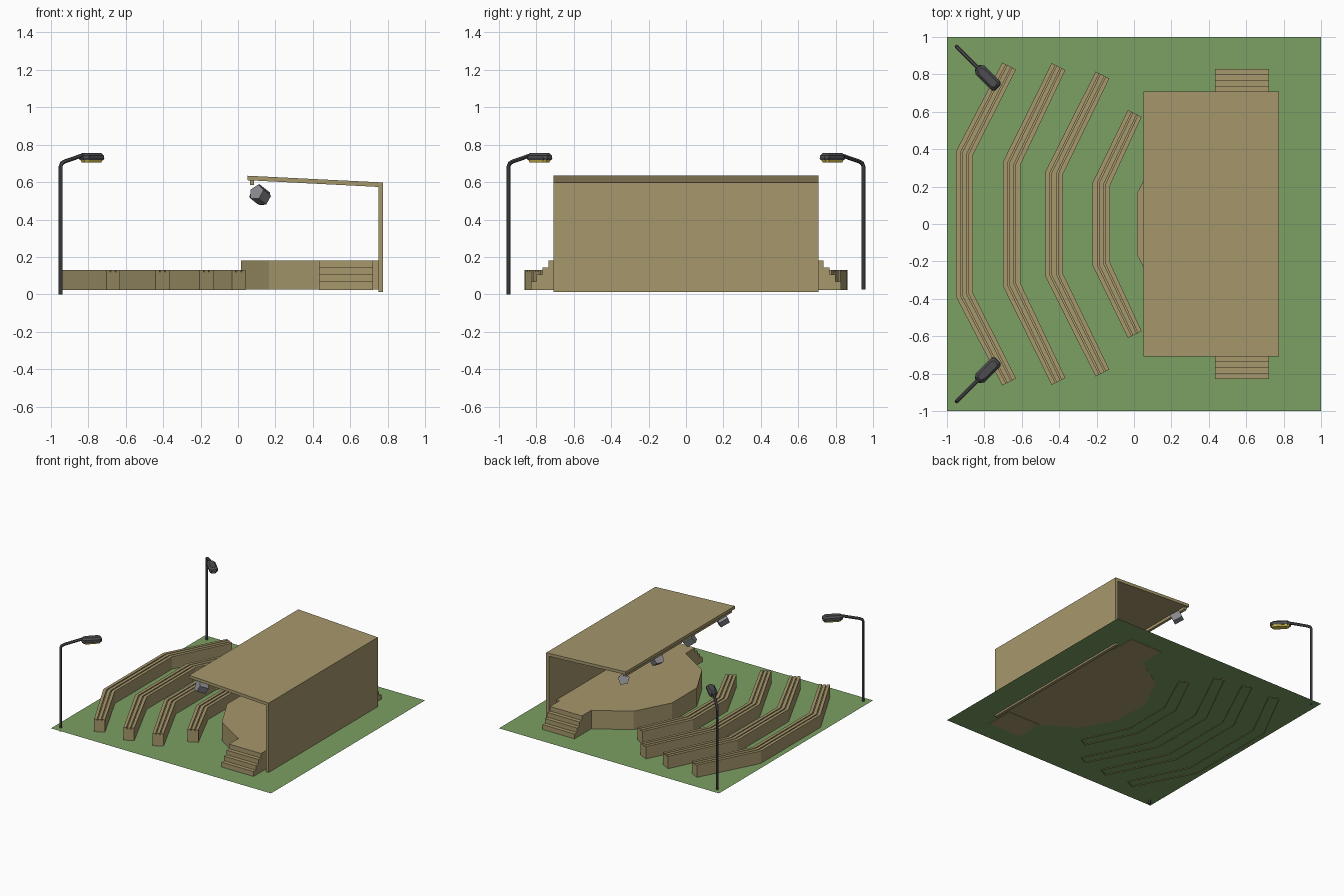
import bpy, bmesh, math
from mathutils import Vector

if "Cube" in bpy.data.objects:
    bpy.data.objects.remove(bpy.data.objects["Cube"])


def material(name, rgb):
    m = bpy.data.materials.new(name)
    m.diffuse_color = (*rgb, 1)
    m.use_nodes = True
    m.node_tree.nodes["Principled BSDF"].inputs["Base Color"].default_value = m.diffuse_color
    return m


WOOD = material("tan wood", (0.38, 0.31, 0.15))
GRASS = material("grass green", (0.20, 0.35, 0.125))
DARK = material("dark metal", (0.075, 0.075, 0.082))
GREY = material("grey metal", (0.26, 0.26, 0.28))
YELLOW = material("lamp yellow", (0.75, 0.58, 0.08))


def loft(name, rings, mat, closed=True):
    """Skin a list of equal-length point rings, with capped ends."""
    bm = bmesh.new()
    vs = [[bm.verts.new(p) for p in r] for r in rings]
    n = len(rings[0])
    for a, b in zip(vs, vs[1:]):
        for i in range(n if closed else n - 1):
            j = (i + 1) % n
            bm.faces.new((a[i], a[j], b[j], b[i]))
    bm.faces.new(vs[0][::-1])
    bm.faces.new(vs[-1])
    bmesh.ops.recalc_face_normals(bm, faces=bm.faces)
    me = bpy.data.meshes.new(name)
    bm.to_mesh(me)
    bm.free()
    me.materials.append(mat)
    ob = bpy.data.objects.new(name, me)
    bpy.context.collection.objects.link(ob)
    return ob


def extrude_y(name, profile, y0, y1, mat):
    return loft(name, [[(x, y, z) for x, z in profile] for y in (y0, y1)], mat)


# Grass: a single flat sheet
me = bpy.data.meshes.new("grass")
me.from_pydata([(-1, -1, .028), (1, -1, .028), (1, 1, .028), (-1, 1, .028)], [], [(0, 1, 2, 3)])
me.materials.append(GRASS)
bpy.context.collection.objects.link(bpy.data.objects.new("grass", me))

# Back wall and sloping roof
extrude_y("back_wall", [(.75, .013), (.775, .013), (.775, .59), (.75, .59)], -.708, .708, WOOD)
extrude_y("roof", [(.052, .61), (.775, .573), (.775, .598), (.052, .634)], -.708, .708, WOOD)
extrude_y("light_rail", [(.064, .585), (.086, .585), (.086, .612), (.064, .612)], -.69, .69, WOOD)

# Stage: front part of a twelve-sided disc, cut off at the wall
half = [(.575 - .58 * math.cos(a), .63 * math.sin(a))
        for a in (math.radians(15 + 30 * i) for i in range(3))]
half.append((.755, half[-1][1]))
outline = half + [(x, -y) for x, y in reversed(half)]
loft("stage", [[(x, y, z) for x, y in outline] for z in (.027, .18)], WOOD)

# Stairs on both sides of the stage
for side, label in ((-1, "front"), (1, "back")):
    prof = [(.60, .024)]
    for i in range(4):
        y = .83 - i * .032
        prof += [(y, .03 + i * .0375 if i else .024), (y, .0675 + i * .0375)]
    prof.append((.60, .18))
    loft(label + "_stairs", [[(x, side * y, z) for y, z in prof] for x in (.432, .722)], WOOD)

# Benches: slatted profile swept along a three-part bent path
BENCH = [(0, .022), (0, .13), (.27, .13), (.27, .12), (.36, .12), (.36, .13),
         (.64, .13), (.64, .12), (.73, .12), (.73, .13), (1, .13), (1, .022)]
# outer corner x, corner y, wing end x, wing end y
ROWS = [(-.952, .388, -.704, .863), (-.70, .333, -.44, .86),
        (-.474, .28, -.205, .815), (-.221, .223, -.032, .61)]
for k, (cx, cy, ex, ey) in enumerate(ROWS):
    top = [((ex, ey), (ex + .073, ey - .037)), ((cx, cy), (cx + .092, cy - .018))]
    path = top + [((o[0], -o[1]), (i[0], -i[1])) for o, i in reversed(top)]
    rings = [[(o[0] + (i[0] - o[0]) * t, o[1] + (i[1] - o[1]) * t, z) for t, z in BENCH]
             for o, i in path]
    loft(f"bench_row_{k + 1}", rings, WOOD, closed=False)

# Spotlights: five-sided cans aimed at the stage centre
for k, y in enumerate((-.64, -.213, .213, .64)):
    c = Vector((.118, y, .53))
    d = (Vector((.57, 0, .18)) - c).normalized()
    q = d.to_track_quat('Z', 'Y')
    rings = []
    for off in (-.038, .038):
        rings.append([c + q @ Vector((.046 * math.sin(i * math.tau / 5),
                                      .046 * math.cos(i * math.tau / 5), off)) for i in range(5)])
    loft(f"spotlight_{k + 1}", rings, GREY)

# Street lamps in the two left corners
for side, base in ((-1, 0), (1, .026)):
    label = "front" if side < 0 else "back"
    out = Vector((1, -side, 0)).normalized()
    perp = Vector((side, 1, 0)).normalized()
    foot = Vector((-.948, side * .948, 0))
    up = Vector((0, 0, 1))

    # pole with bent arm: (reach, height)
    path = [(0, base), (0, .685), (.008, .7), (.03, .71), (.16, .742)]
    rings = []
    for i, (r, z) in enumerate(path):
        a, b = path[max(i - 1, 0)], path[min(i + 1, len(path) - 1)]
        t = (out * (b[0] - a[0]) + up * (b[1] - a[1])).normalized()
        n = perp.cross(t)
        rings.append([foot + out * r + up * z + .011 * (perp * math.cos(j * math.tau / 6)
                      + n * math.sin(j * math.tau / 6)) for j in range(6)])
    loft(label + "_lamp_pole", rings, DARK)

    # head: elongated octagon with a bevelled top, and a lens under it
    def octagon(length, width, z):
        pts = [(length, width * .55), (length * .8, width), (-length * .7, width), (-length, width * .5)]
        pts += [(u, -v) for u, v in reversed(pts)]
        return [foot + out * (.233 + u) + perp * v + up * z for u, v in pts]

    loft(label + "_lamp_head", [octagon(.074, .030, .718), octagon(.078, .034, .728),
                                octagon(.076, .033, .742), octagon(.062, .020, .756)], DARK)
    loft(label + "_lamp_lens", [octagon(.062, .024, .706), octagon(.07, .028, .719)], YELLOW)
